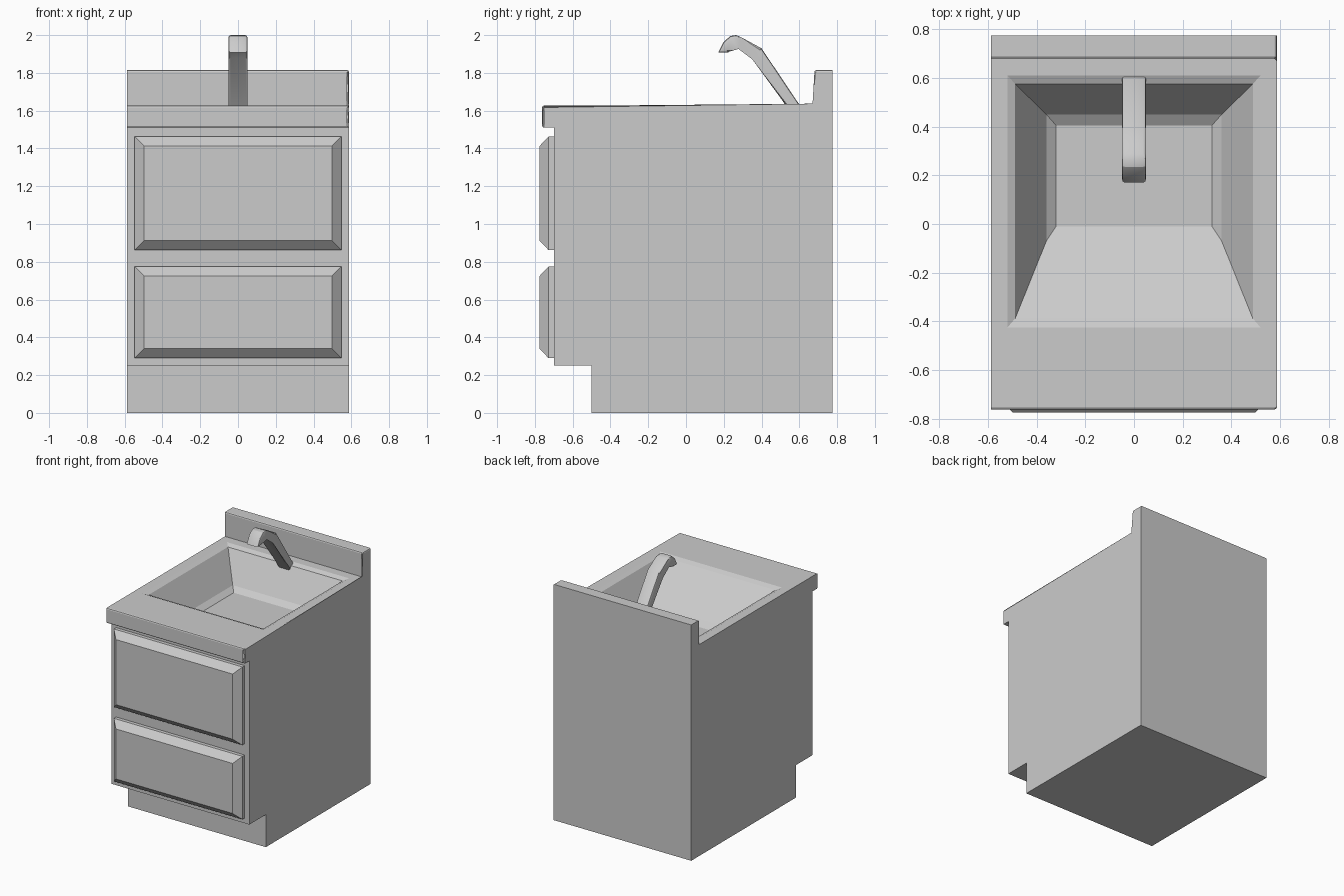
import bpy, bmesh

if "Cube" in bpy.data.objects:
    bpy.data.objects.remove(bpy.data.objects["Cube"])


def finish(bm, name, angle=None):
    bmesh.ops.recalc_face_normals(bm, faces=bm.faces)
    mesh = bpy.data.meshes.new(name)
    bm.to_mesh(mesh)
    bm.free()
    obj = bpy.data.objects.new(name, mesh)
    bpy.context.collection.objects.link(obj)
    if angle:
        bpy.context.view_layer.objects.active = obj
        obj.select_set(True)
        bpy.ops.object.shade_smooth_by_angle(angle=angle)
        obj.select_set(False)
    return obj


def extrude_profile(bm, points, half, skip=None):
    """Closed (y, z) outline extruded across x; side number 'skip' stays open."""
    left = [bm.verts.new((-half, y, z)) for y, z in points]
    right = [bm.verts.new((half, y, z)) for y, z in points]
    bm.faces.new(left)
    bm.faces.new(right[::-1])
    n = len(points)
    for i in range(n):
        j = (i + 1) % n
        if i != skip:
            bm.faces.new((left[i], left[j], right[j], right[i]))
    return left, right


def bridge(bm, a, b):
    for i in range(4):
        j = (i + 1) % 4
        bm.faces.new((a[i], a[j], b[j], b[i]))


def ring(bm, hx, y0, y1, z):
    return [bm.verts.new(p) for p in
            ((-hx, y0, z), (hx, y0, z), (hx, y1, z), (-hx, y1, z))]


# Cabinet with toe kick, counter, splashback and sunken basin in one shell
W = 0.587
bm = bmesh.new()
outline = [(-0.5, 0), (-0.5, 0.25), (-0.7, 0.25), (-0.7, 1.51), (-0.762, 1.51),
           (-0.762, 1.627), (0.68, 1.627), (0.68, 1.815), (0.775, 1.815), (0.775, 0)]
left, right = extrude_profile(bm, outline, W, skip=5)
rim = [left[5], right[5], right[6], left[6]]
for spec in ((0.52, -0.425, 0.61, 1.627), (0.488, -0.388, 0.575, 1.612),
             (0.36, -0.07, 0.45, 1.40), (0.32, -0.01, 0.405, 1.37)):
    nxt = ring(bm, *spec)
    bridge(bm, rim, nxt)
    rim = nxt
bm.faces.new(rim)

# Softened counter edges along the front and the exposed right end
pairs = [(left[i], right[i]) for i in (4, 5, 7)]
pairs += [(right[i], right[i + 1]) for i in (4, 5, 6, 7)]
edges = [bm.edges.get(p) for p in pairs]
bmesh.ops.bevel(bm, geom=edges, offset=0.01, segments=2, profile=0.5,
                affect='EDGES', clamp_overlap=True)
finish(bm, "sink_cabinet")


# Drawer fronts with wide chamfers
def drawer(name, z0, z1):
    bm = bmesh.new()
    loops = []
    for y, inset in ((-0.69, 0), (-0.728, 0), (-0.775, 0.05)):
        x = 0.547 - inset
        loops.append([bm.verts.new(p) for p in (
            (-x, y, z0 + inset), (x, y, z0 + inset),
            (x, y, z1 - inset), (-x, y, z1 - inset))])
    bm.faces.new(loops[0])
    bridge(bm, loops[0], loops[1])
    bridge(bm, loops[1], loops[2])
    bm.faces.new(loops[2])
    finish(bm, name)


drawer("upper_drawer", 0.862, 1.463)
drawer("lower_drawer", 0.29, 0.775)

# Angular bent faucet with rounded side edges
bm = bmesh.new()
spout = [(0.635, 1.58), (0.40, 1.93), (0.29, 1.99), (0.265, 2.0), (0.235, 1.995),
         (0.20, 1.965), (0.17, 1.907), (0.222, 1.907), (0.24, 1.928),
         (0.28, 1.94), (0.36, 1.88), (0.56, 1.58)]
fl, fr = extrude_profile(bm, spout, 0.05)
n = len(spout)
edges = [bm.edges.get((s[i], s[i + 1])) for s in (fl, fr) for i in range(n - 1)]
bmesh.ops.bevel(bm, geom=edges, offset=0.012, segments=2, profile=0.5,
                affect='EDGES', clamp_overlap=True)
finish(bm, "faucet", angle=0.5)
